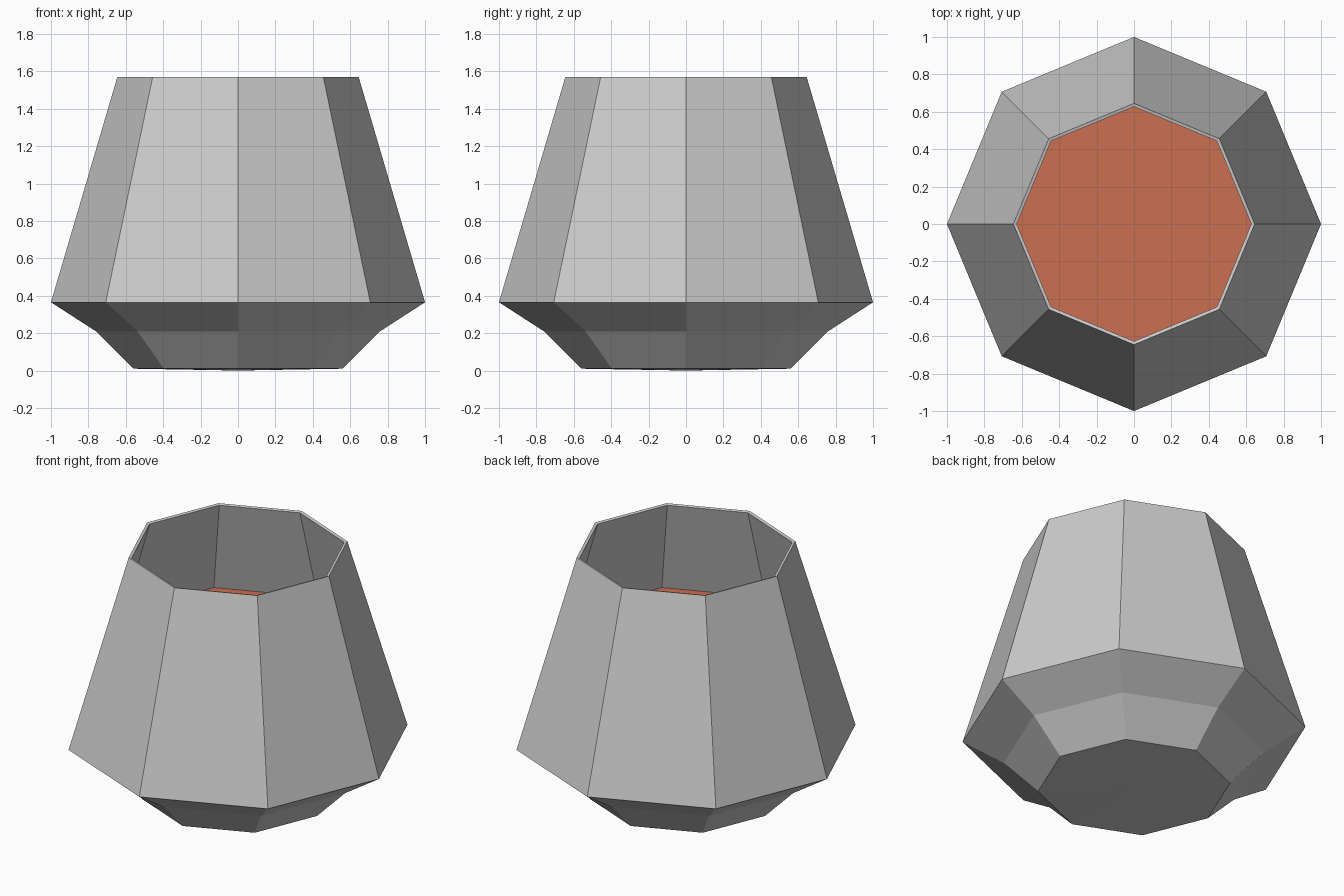
import bpy, bmesh
from math import cos, sin, pi

SIDES = 8

cube = bpy.data.objects.get("Cube")
if cube:
    bpy.data.objects.remove(cube, do_unlink=True)


def material(name, rgb):
    mat = bpy.data.materials.new(name)
    mat.use_nodes = True
    mat.diffuse_color = (*rgb, 1)
    mat.node_tree.nodes["Principled BSDF"].inputs["Base Color"].default_value = (*rgb, 1)
    return mat


def ring(bm, radius, z):
    return [bm.verts.new((radius * cos(2 * pi * i / SIDES),
                          radius * sin(2 * pi * i / SIDES), z)) for i in range(SIDES)]


def finish(bm, name, mat):
    mesh = bpy.data.meshes.new(name)
    bm.to_mesh(mesh)
    bm.free()
    mesh.materials.append(mat)
    obj = bpy.data.objects.new(name, mesh)
    bpy.context.collection.objects.link(obj)
    return obj


grey = material("light grey", (0.6, 0.6, 0.6))
orange = material("terracotta orange", (0.6, 0.16, 0.08))

# Octagonal vessel: outer profile from base to rim, then down the inner wall
profile = [(0.56, 0.01), (0.76, 0.21), (1.0, 0.365), (0.645, 1.57),
           (0.627, 1.565), (0.977, 0.375), (0.74, 0.225), (0.55, 0.03)]
bm = bmesh.new()
rings = [ring(bm, r, z) for r, z in profile]
for low, high in zip(rings, rings[1:]):
    for i in range(SIDES):
        j = (i + 1) % SIDES
        bm.faces.new((low[i], low[j], high[j], high[i]))

# Underside with a very shallow point, and the inner floor
tip = bm.verts.new((0, 0, 0))
for i in range(SIDES):
    bm.faces.new((tip, rings[0][(i + 1) % SIDES], rings[0][i]))
bm.faces.new(rings[-1])
finish(bm, "vessel", grey)

# Flat filling that meets the inner wall
bm = bmesh.new()
bm.faces.new(ring(bm, 0.806, 0.955))
finish(bm, "filling", orange)
